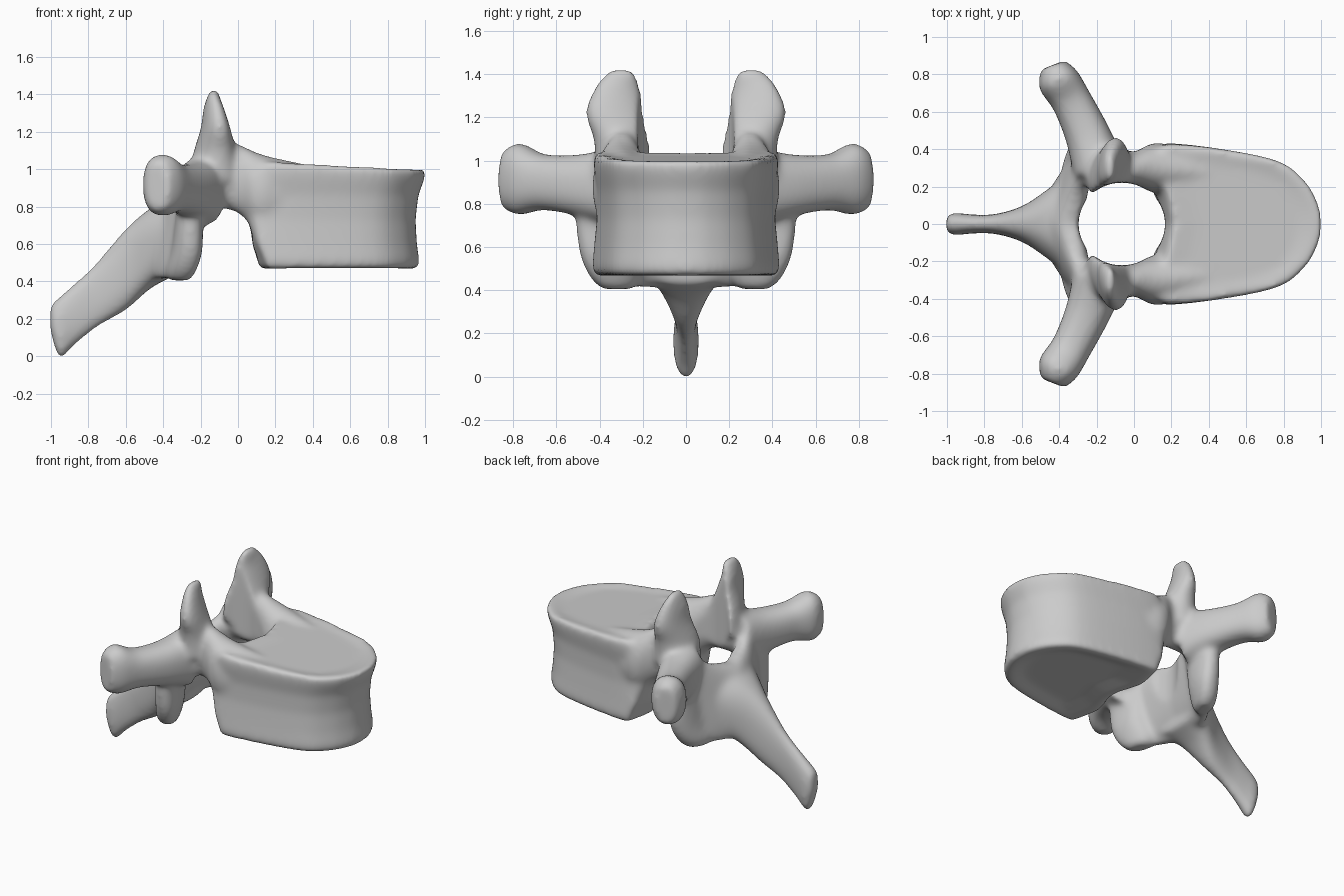
import bpy, bmesh, math
from mathutils import Vector

if "Cube" in bpy.data.objects:
    bpy.data.objects.remove(bpy.data.objects["Cube"])

parts = []


def skin(name, rings):
    """Closed tube through a list of equal-length point rings."""
    bm = bmesh.new()
    vs = [[bm.verts.new(p) for p in r] for r in rings]
    n = len(vs[0])
    for a, b in zip(vs, vs[1:]):
        for i in range(n):
            j = (i + 1) % n
            bm.faces.new((a[i], a[j], b[j], b[i]))
    bm.faces.new(vs[0])
    bm.faces.new(vs[-1])
    bmesh.ops.recalc_face_normals(bm, faces=bm.faces[:])
    me = bpy.data.meshes.new(name)
    bm.to_mesh(me)
    bm.free()
    ob = bpy.data.objects.new(name, me)
    bpy.context.collection.objects.link(ob)
    parts.append(ob)
    return ob


def ring(c, u, v, e=2.4, n=32, side=1):
    """Superellipse around c with half axes u and v."""
    c, u, v = Vector(c), Vector(u), Vector(v)
    pts = []
    for i in range(n):
        t = 2 * math.pi * i / n
        a, b = math.cos(t), math.sin(t)
        p = c + u * math.copysign(abs(a) ** (2 / e), a) + v * math.copysign(abs(b) ** (2 / e), b)
        pts.append((p.x, p.y * side, p.z))
    return pts


def spline(pts, steps=4):
    """Catmull-Rom through the points, ends kept."""
    pts = [Vector(p) for p in pts]
    out = []
    for i in range(len(pts) - 1):
        p0, p1, p2, p3 = pts[max(i - 1, 0)], pts[i], pts[i + 1], pts[min(i + 2, len(pts) - 1)]
        for k in range(steps):
            t = k / steps
            out.append(0.5 * (2 * p1 + (p2 - p0) * t + (2 * p0 - 5 * p1 + 4 * p2 - p3) * t * t
                              + (3 * p1 - p0 - 3 * p2 + p3) * t ** 3))
    return out + [pts[-1]]


def paired(name, sections, e=2.4):
    """Smooth loft of (centre, u, v) sections, made on both sides."""
    cs, us, vs = (spline([s[k] for s in sections]) for k in range(3))
    for side, tag in ((1, "left"), (-1, "right")):
        skin(f"{name}_{tag}", [ring(c, u, v, e, side=side) for c, u, v in zip(cs, us, vs)])


# vertebral body: rounded-D outline, waisted, with a slightly dished top
half = spline([(0.13, 0, 0), (0.09, 0.17, 0), (0.03, 0.32, 0), (0.04, 0.40, 0), (0.13, 0.435, 0),
               (0.45, 0.405, 0), (0.76, 0.34, 0), (0.91, 0.23, 0), (0.985, 0.10, 0), (1.0, 0, 0)])
outline = half + [Vector((p.x, -p.y, 0)) for p in half[-2:0:-1]]


def body_ring(z, x0, x1, w, tilt=0, flat=-1):
    """Outline fitted to x0..x1; flat rounds off the rear corners."""
    pts = []
    for p in outline:
        x = max(p.x, flat + 0.35 * p.y ** 2)
        pts.append((x0 + x * (x1 - x0), p.y * w, z - tilt * p.x))
    return pts


skin("body", [body_ring(0.495, 0.28, 0.82, 0.65, 0, 0.06), body_ring(0.463, 0.08, 0.93, 0.93, 0, 0.06),
              body_ring(0.473, 0.04, 0.965, 0.985, 0, 0.06), body_ring(0.51, 0.03, 0.97, 1.0, 0, 0.06),
              body_ring(0.60, 0.02, 0.957, 0.98, 0, 0.03), body_ring(0.73, 0.03, 0.95, 0.95),
              body_ring(0.86, 0.04, 0.965, 0.95), body_ring(0.96, 0.06, 0.995, 0.98, 0.02),
              body_ring(1.015, 0.08, 1.005, 0.985, 0.025), body_ring(1.045, 0.10, 0.99, 0.96, 0.045),
              body_ring(1.027, 0.25, 0.88, 0.75, 0.042)])

# pedicles joining the body to the arch
paired("pedicle", [((0.45, 0.27, 0.87), (0, 0.06, 0), (0, 0, 0.14)),
                   ((0.14, 0.30, 0.87), (0, 0.135, 0), (0, 0, 0.205)),
                   ((0.0, 0.295, 0.95), (0, 0.09, 0), (0, 0, 0.185)),
                   ((-0.12, 0.29, 0.97), (0, 0.11, 0), (0, 0, 0.18)),
                   ((-0.24, 0.31, 0.91), (0, 0.10, 0), (0, 0, 0.14))], 2.1)

# upper joint processes, thin plates turned slightly outward
paired("upper_joint", [((-0.14, 0.29, 0.93), (0.13, 0, 0), (0.03, 0.13, 0)),
                       ((-0.125, 0.275, 1.09), (0.105, -0.02, 0), (0.04, 0.15, 0)),
                       ((-0.12, 0.32, 1.22), (0.07, -0.02, 0), (0.035, 0.145, 0)),
                       ((-0.13, 0.32, 1.33), (0.05, 0, 0), (0.02, 0.11, 0)),
                       ((-0.13, 0.305, 1.40), (0.03, 0, 0), (0, 0.075, 0)),
                       ((-0.125, 0.30, 1.425), (0.02, 0, 0), (0, 0.04, 0))], 2.1)

# transverse processes, swept back with knobbed ends
paired("transverse", [((-0.19, 0.30, 0.88), (0.13, 0.06, 0), (0, 0, 0.19)),
                      ((-0.25, 0.48, 0.885), (0.11, 0.05, 0), (0, 0, 0.145)),
                      ((-0.335, 0.66, 0.90), (0.095, 0.05, 0), (0, 0, 0.13)),
                      ((-0.405, 0.77, 0.915), (0.10, 0.05, 0), (0, 0, 0.167)),
                      ((-0.435, 0.85, 0.91), (0.065, 0.025, 0), (0, 0, 0.13))])

# lower joint processes, narrowing and leaning back toward their tips
paired("lower_joint", [((-0.24, 0.36, 0.90), (0.08, 0, 0), (0, 0.13, 0)),
                       ((-0.26, 0.37, 0.72), (0.075, 0, 0), (0.01, 0.14, 0)),
                       ((-0.275, 0.36, 0.56), (0.08, 0, 0), (0.02, 0.13, 0)),
                       ((-0.305, 0.33, 0.46), (0.075, 0, 0), (0.03, 0.115, 0)),
                       ((-0.315, 0.315, 0.405), (0.055, 0, 0), (0.02, 0.075, 0))])

# laminae meeting at the midline, thick toward the spine root
paired("lamina", [((-0.26, 0.37, 0.75), (0.075, 0.04, 0), (0.03, 0, 0.28)),
                  ((-0.305, 0.28, 0.70), (0.09, 0.05, 0), (0.055, 0, 0.28)),
                  ((-0.36, 0.16, 0.66), (0.095, 0.05, 0), (0.06, 0, 0.25)),
                  ((-0.40, 0.0, 0.64), (0.11, 0, 0), (0.06, 0, 0.23))], 2.6)

# spinous process: (x, top z, bottom z) with half widths
spine = spline([(-0.34, 0.86, 0.43), (-0.47, 0.79, 0.36), (-0.60, 0.68, 0.245),
                (-0.75, 0.51, 0.155), (-0.88, 0.385, 0.05), (-0.955, 0.32, -0.012), (-1.005, 0.27, 0.14)])
width = spline([(w, 0, 0) for w in (0.28, 0.18, 0.095, 0.052, 0.052, 0.06, 0.045)])
skin("spinous", [ring((s.x, 0, (s.y + s.z) / 2), (0, w.x, 0), (0, 0, (s.y - s.z) / 2))
                 for s, w in zip(spine, width)])

# fuse the parts into one bone
bpy.ops.object.select_all(action='DESELECT')
for ob in parts:
    ob.select_set(True)
bone = parts[0]
bpy.context.view_layer.objects.active = bone
bpy.ops.object.join()
bone.name = "vertebra"

# cutter for the spinal canal
canal = skin("canal_cutter", [ring((-0.065, 0, z), (0.232, 0, 0), (0, 0.222, 0), 2.0, 48) for z in (0.1, 1.6)])
canal.hide_render = True


def remesh(size):
    m = bone.modifiers.new("fuse", 'REMESH')
    m.mode = 'VOXEL'
    m.voxel_size = size
    m.use_smooth_shade = True
    bpy.ops.object.modifier_apply(modifier=m.name)


bpy.context.view_layer.objects.active = bone
remesh(0.016)
cut = bone.modifiers.new("canal", 'BOOLEAN')
cut.operation = 'DIFFERENCE'
cut.object = canal
cut.solver = 'EXACT'
bpy.ops.object.modifier_apply(modifier=cut.name)
bpy.data.objects.remove(canal)
remesh(0.014)

# soften the joins
soft = bone.modifiers.new("soften", 'SMOOTH')
soft.factor = 0.5
soft.iterations = 18
bpy.ops.object.modifier_apply(modifier=soft.name)
bone.data.polygons.foreach_set("use_smooth", [True] * len(bone.data.polygons))
bone.data.update()
